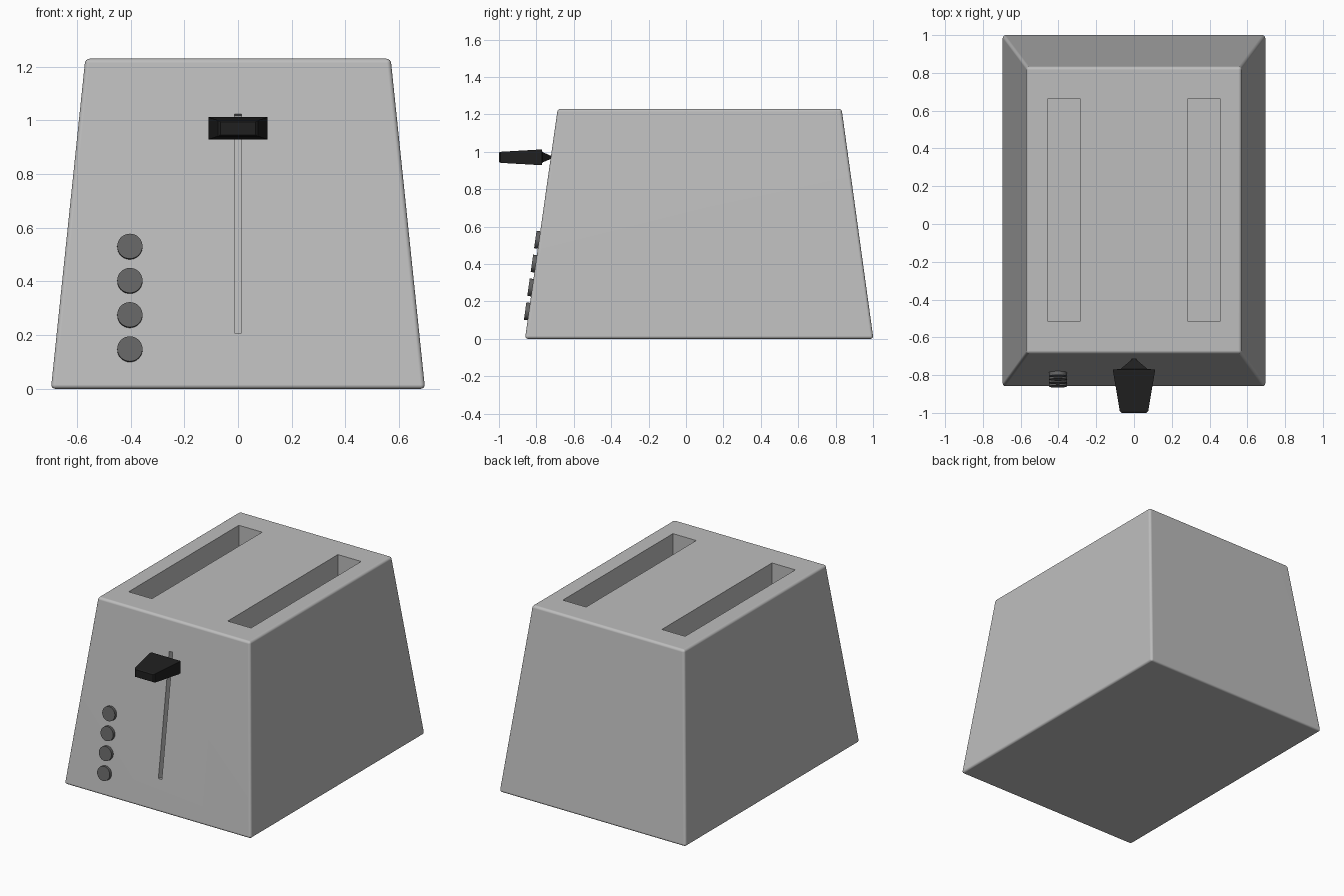
import bpy, bmesh, math
from mathutils import Matrix, Vector

if "Cube" in bpy.data.objects:
    bpy.data.objects.remove(bpy.data.objects["Cube"])

FRONT_LOW, FRONT_HIGH, H = -0.861, -0.686, 1.23
LEAN = math.atan2(FRONT_HIGH - FRONT_LOW, H)      # backward lean of the front


def material(name, v):
    m = bpy.data.materials.new(name)
    m.diffuse_color = (v, v, v, 1)
    m.use_nodes = True
    m.node_tree.nodes["Principled BSDF"].inputs["Base Color"].default_value = m.diffuse_color
    return m


def finish(name, bm, mat):
    bmesh.ops.recalc_face_normals(bm, faces=bm.faces)
    me = bpy.data.meshes.new(name)
    bm.to_mesh(me)
    bm.free()
    me.materials.append(mat)
    ob = bpy.data.objects.new(name, me)
    bpy.context.collection.objects.link(ob)
    return ob


def activate(ob):
    bpy.ops.object.select_all(action='DESELECT')
    ob.select_set(True)
    bpy.context.view_layer.objects.active = ob


def loft(sections):
    """Skin between quad sections, capping both ends."""
    bm = bmesh.new()
    rings = [[bm.verts.new(p) for p in s] for s in sections]
    for a, b in zip(rings, rings[1:]):
        for i in range(4):
            j = (i + 1) % 4
            bm.faces.new((a[i], a[j], b[j], b[i]))
    bm.faces.new(rings[0])
    bm.faces.new(rings[-1])
    return bm


def front_y(z):
    return FRONT_LOW + (FRONT_HIGH - FRONT_LOW) * z / H


def cutter(name, size, matrix):
    bm = bmesh.new()
    bmesh.ops.create_cube(bm, size=1, matrix=matrix @ Matrix.Diagonal((*size, 1)))
    ob = finish(name, bm, steel)
    ob.hide_render = True
    return ob


steel = material("light_grey_metal", 0.51)
grey = material("dark_grey_plastic", 0.13)
black = material("black_plastic", 0.014)

# Body: tapered box with softly rounded edges
def flat_rect(w, y0, y1, z):
    return [(-w, y0, z), (w, y0, z), (w, y1, z), (-w, y1, z)]

bm = loft([flat_rect(0.697, FRONT_LOW, 1.002, 0), flat_rect(0.569, FRONT_HIGH, 0.832, H)])
bmesh.ops.bevel(bm, geom=bm.edges[:], offset=0.016, segments=4, profile=0.5, affect='EDGES')
body = finish("body", bm, steel)

# Bread slots and lever track cut into the body
cutters = [cutter("bread_slot_cutter", (0.174, 1.175, 1.0),
                  Matrix.Translation((s * 0.37, 0.074, H - 0.4)))
           for s in (-1, 1)]
cutters.append(cutter("track_cutter", (0.026, 0.1, 0.815 / math.cos(LEAN)),
                      Matrix.Translation((0, front_y(0.616), 0.616)) @ Matrix.Rotation(-LEAN, 4, 'X')))
activate(body)
for c in cutters:
    mod = body.modifiers.new("cut", 'BOOLEAN')
    mod.operation, mod.solver, mod.object = 'DIFFERENCE', 'EXACT', c
    bpy.ops.object.modifier_apply(modifier=mod.name)
for c in cutters:
    bpy.data.objects.remove(c, do_unlink=True)
activate(body)
bpy.ops.object.shade_smooth_by_angle(angle=math.radians(35))
flatten = body.modifiers.new("even_shading", 'WEIGHTED_NORMAL')
flatten.keep_sharp = True

# Lever: flared paddle ending in a point that enters the track
def upright_rect(w, z0, z1, y):
    return [(-w, y, z0 - 0.003), (w, y, z0 - 0.003), (w, y, z1 - 0.003), (-w, y, z1 - 0.003)]

bm = loft([upright_rect(0.066, 0.949, 0.998, -1.0),
           upright_rect(0.075, 0.944, 1.003, -0.992),
           upright_rect(0.110, 0.932, 1.015, -0.785),
           upright_rect(0.110, 0.932, 1.015, -0.77),
           upright_rect(0.072, 0.946, 1.002, -0.768),
           upright_rect(0.005, 0.969, 0.977, -0.712)])
finish("lever", bm, black)

# Column of round buttons lying on the sloped front
for i in range(4):
    z = 0.146 + i * 0.1275
    normal = Vector((0, -math.cos(LEAN), math.sin(LEAN)))
    centre = Vector((-0.403, front_y(z), z)) + normal * 0.002
    bm = bmesh.new()
    bmesh.ops.create_cone(bm, cap_ends=True, segments=32, radius1=0.047, radius2=0.047, depth=0.036,
                          matrix=Matrix.Translation(centre) @ Matrix.Rotation(math.pi / 2 - LEAN, 4, 'X'))
    button = finish(f"button_{i + 1}", bm, grey)
    activate(button)
    bpy.ops.object.shade_smooth_by_angle(angle=math.radians(50))
